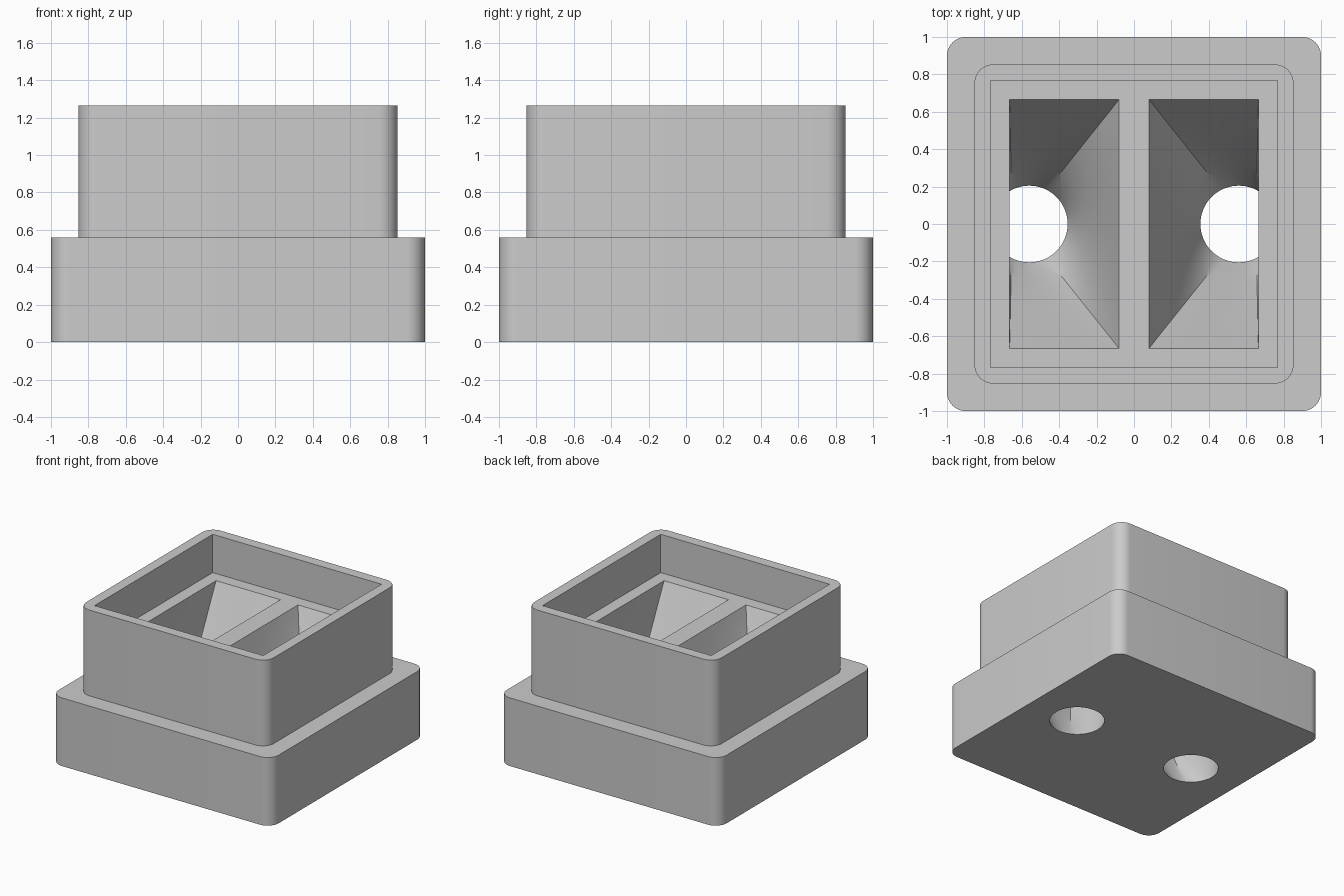
import bpy, bmesh, math

cube = bpy.data.objects.get("Cube")
if cube:
    bpy.data.objects.remove(cube, do_unlink=True)

BASE_TOP, LEDGE, TOP = 0.56, 0.95, 1.265

grey = bpy.data.materials.new("light_grey")
grey.use_nodes = True
colour = (0.6, 0.6, 0.6, 1)
grey.diffuse_color = colour
grey.node_tree.nodes["Principled BSDF"].inputs["Base Color"].default_value = colour


def rounded_square(half, radius, z, steps=10):
    """Ring of points around a square with rounded corners."""
    c = half - radius
    ring = []
    for q, (sx, sy) in enumerate(((1, 1), (-1, 1), (-1, -1), (1, -1))):
        for i in range(steps + 1):
            a = (q + i / steps) * math.pi / 2
            ring.append((sx * c + radius * math.cos(a), sy * c + radius * math.sin(a), z))
    return ring


def loft(name, rings):
    """Closed solid through a stack of rings with equal point counts."""
    bm = bmesh.new()
    rows = [[bm.verts.new(p) for p in ring] for ring in rings]
    n = len(rows[0])
    for low, high in zip(rows, rows[1:]):
        for i in range(n):
            j = (i + 1) % n
            bm.faces.new((low[i], low[j], high[j], high[i]))
    bm.faces.new(rows[0][::-1])
    bm.faces.new(rows[-1])
    bmesh.ops.recalc_face_normals(bm, faces=bm.faces)
    mesh = bpy.data.meshes.new(name)
    bm.to_mesh(mesh)
    bm.free()
    mesh.materials.append(grey)
    obj = bpy.data.objects.new(name, mesh)
    bpy.context.collection.objects.link(obj)
    return obj


def hopper_rings(side):
    """Round outlet at the floor blending into a rectangular mouth at the ledge."""
    mouth_x, w, h = side * 0.3725, 0.2925, 0.665
    hole_x, radius = side * 0.56, 0.205
    long_steps, short_steps = 11, 5
    corner = h / (w + h) * math.pi / 2

    # matching points on the mouth and the outlet for one quarter
    quarter = [(corner * i / long_steps, w, h * i / long_steps) for i in range(long_steps)]
    quarter += [(corner + (math.pi / 2 - corner) * i / short_steps, w * (1 - i / short_steps), h)
                for i in range(short_steps + 1)]
    pairs = [(x, y, radius * math.cos(a), radius * math.sin(a)) for a, x, y in quarter]
    # mirror the quarter into a half, then the half into a full loop
    pairs += [(-x, y, -cx, cy) for x, y, cx, cy in pairs[-2::-1]]
    pairs += [(x, -y, cx, -cy) for x, y, cx, cy in pairs[-2:0:-1]]

    def ring(t, z):
        return [((mouth_x + x) * t + (hole_x + cx) * (1 - t), y * t + cy * (1 - t), z)
                for x, y, cx, cy in pairs]

    steps = 20
    rings = [ring(0, -0.05)]
    rings += [ring(i / steps, LEDGE * i / steps) for i in range(steps + 1)]
    rings.append(ring(1, LEDGE + 0.1))
    return rings


# Stepped body with rounded corners
body = loft("stepped_body", [
    rounded_square(1.0, 0.1, 0),
    rounded_square(1.0, 0.1, BASE_TOP),
    rounded_square(0.853, 0.1, BASE_TOP),
    rounded_square(0.853, 0.1, TOP),
])

# Square recess and the two hoppers
r = 0.767
square = ((r, r), (-r, r), (-r, -r), (r, -r))
cutters = [loft("recess_cutter", [[(x, y, z) for x, y in square] for z in (LEDGE, TOP + 0.1)])]
for side, label in ((1, "left"), (-1, "right")):
    cutters.append(loft(label + "_hopper_cutter", hopper_rings(side)))

bpy.context.view_layer.objects.active = body
for cutter in cutters:
    cutter.hide_render = True
    cut = body.modifiers.new(cutter.name, "BOOLEAN")
    cut.operation = "DIFFERENCE"
    cut.solver = "EXACT"
    cut.object = cutter
    bpy.ops.object.modifier_apply(modifier=cut.name)
    bpy.data.objects.remove(cutter, do_unlink=True)

# Smooth the rounded corners and hopper walls, keep hard edges
bpy.ops.object.select_all(action="DESELECT")
body.select_set(True)
bpy.ops.object.shade_smooth_by_angle(angle=math.radians(30))
